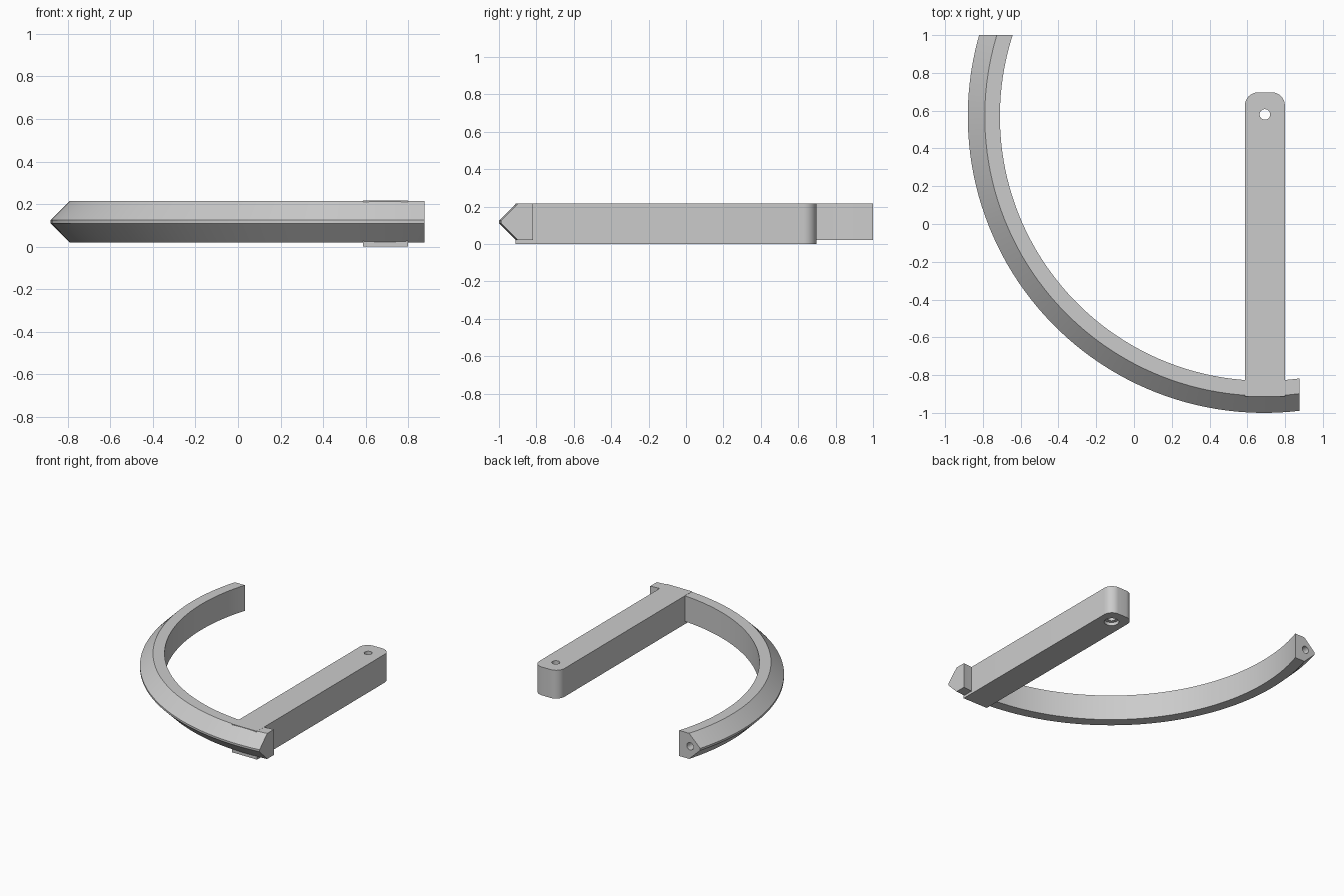
import bpy, bmesh, math
from mathutils import Matrix, Vector

cube = bpy.data.objects.get("Cube")
if cube:
    bpy.data.objects.remove(cube, do_unlink=True)

grey = bpy.data.materials.new("plain grey")
grey.use_nodes = True
colour = (0.6, 0.6, 0.6, 1)
grey.diffuse_color = colour
grey.node_tree.nodes["Principled BSDF"].inputs["Base Color"].default_value = colour

CX, CY = 0.69, 0.57      # centre of the hoop arc
TOP = 0.215


def finish(bm, name):
    bmesh.ops.recalc_face_normals(bm, faces=bm.faces)
    mesh = bpy.data.meshes.new(name)
    bm.to_mesh(mesh)
    bm.free()
    ob = bpy.data.objects.new(name, mesh)
    bpy.context.collection.objects.link(ob)
    mesh.materials.append(grey)
    return ob


def drill(target, name, centre, radius, depth, axis="Z", sides=24):
    """Cut a round or polygonal hole centred on the given point."""
    bm = bmesh.new()
    turn = Matrix.Rotation(math.pi / 2, 4, "X") if axis == "Y" else Matrix()
    bmesh.ops.create_cone(bm, cap_ends=True, segments=sides, radius1=radius,
                          radius2=radius, depth=depth,
                          matrix=Matrix.Translation(centre) @ turn)
    cutter = finish(bm, name)
    cutter.hide_render = True
    cutter.hide_viewport = True
    cutter.display_type = "WIRE"
    mod = target.modifiers.new(name, "BOOLEAN")
    mod.operation = "DIFFERENCE"
    mod.solver = "EXACT"
    mod.object = cutter


def smooth(ob):
    bpy.ops.object.select_all(action="DESELECT")
    ob.select_set(True)
    bpy.context.view_layer.objects.active = ob
    bpy.ops.object.shade_smooth_by_angle(angle=math.radians(30))


# Curved hoop: a pointed section swept round the arc, then trimmed square
section = [(1.4, 0.02), (1.48, 0.02), (1.57, 0.11),
           (1.57, 0.125), (1.48, TOP), (1.4, TOP)]
bm = bmesh.new()
rings = []
STEPS = 64
for i in range(STEPS + 1):
    a = math.radians(155 + 130 * i / STEPS)
    rings.append([bm.verts.new((CX + r * math.cos(a), CY + r * math.sin(a), z))
                  for r, z in section])
n = len(section)
for a, b in zip(rings, rings[1:]):
    for k in range(n):
        bm.faces.new((a[k], a[(k + 1) % n], b[(k + 1) % n], b[k]))
for point, normal in (((0, 1, 0), (0, 1, 0)), ((0.875, 0, 0), (1, 0, 0))):
    # keep the far rim of the hoop: both trims only touch its ends
    cut = bmesh.ops.bisect_plane(bm, geom=bm.verts[:] + bm.edges[:] + bm.faces[:],
                                 plane_co=Vector(point), plane_no=Vector(normal),
                                 clear_outer=True)
    edges = [e for e in cut["geom_cut"] if isinstance(e, bmesh.types.BMEdge)]
    bmesh.ops.contextual_create(bm, geom=edges)
hoop = finish(bm, "curved_hoop")
smooth(hoop)
drill(hoop, "hoop_end_hole_cutter", (-0.735, 1, 0.118), 0.028, 0.2, "Y")

# Straight arm with a rounded far end
bm = bmesh.new()
RAD, X0, X1, Y0, Y1 = 0.07, 0.587, 0.799, -0.912, 0.697
outline = [(X0, Y0), (X1, Y0)]
for cx, start in ((X1 - RAD, 0), (X0 + RAD, 90)):
    for i in range(9):
        a = math.radians(start + 90 * i / 8)
        outline.append((cx + RAD * math.cos(a), Y1 - RAD + RAD * math.sin(a)))
base = bm.faces.new([bm.verts.new((x, y, 0)) for x, y in outline])
top = bmesh.ops.extrude_face_region(bm, geom=[base])
bmesh.ops.translate(bm, vec=(0, 0, TOP + 0.001),
                    verts=[v for v in top["geom"] if isinstance(v, bmesh.types.BMVert)])
arm = finish(bm, "straight_arm")
smooth(arm)
drill(arm, "arm_hole_cutter", (CX + 0.003, 0.58, 0.1), 0.028, 0.5)
drill(arm, "arm_recess_cutter", (CX + 0.003, 0.58, 0), 0.052, 0.05)
